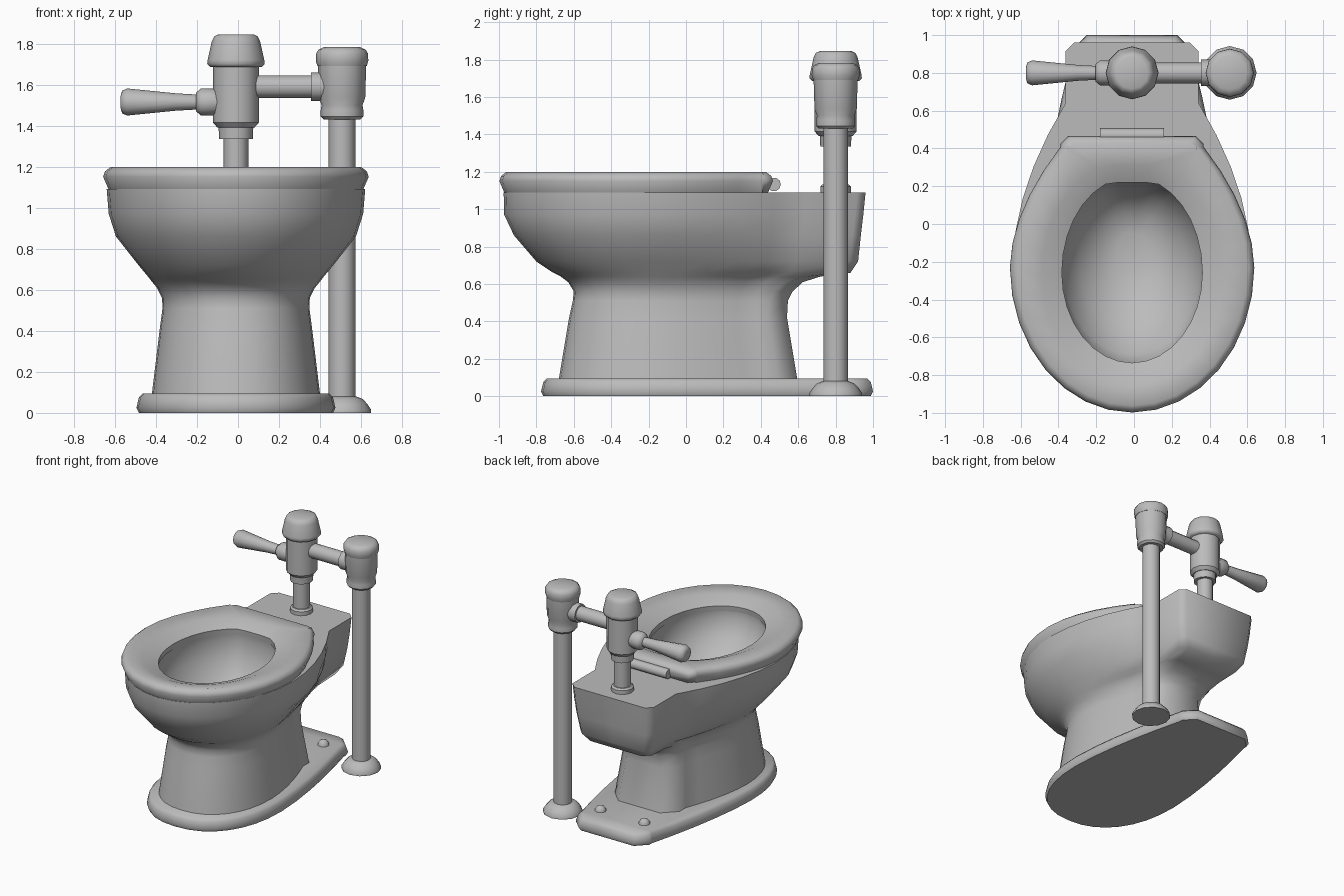
import bpy, bmesh, math

CX = -0.01  # centre line of the bowl

gray = bpy.data.materials.new("glazed_gray")
gray.diffuse_color = (0.5, 0.5, 0.5, 1)


def make_object(name, rings, angle=35, closed=False, cap_start=True):
    """Skin a list of equal-length point rings into a mesh object."""
    bm = bmesh.new()
    loops = [[bm.verts.new(p) for p in r] for r in rings]
    pairs = list(zip(loops, loops[1:]))
    if closed:
        pairs.append((loops[-1], loops[0]))
    for a, b in pairs:
        for i in range(len(a)):
            j = (i + 1) % len(a)
            bm.faces.new((a[i], a[j], b[j], b[i]))
    if not closed:
        if cap_start:
            bm.faces.new(loops[0])
        bm.faces.new(loops[-1])
    bmesh.ops.recalc_face_normals(bm, faces=bm.faces)
    mesh = bpy.data.meshes.new(name)
    bm.to_mesh(mesh)
    bm.free()
    ob = bpy.data.objects.new(name, mesh)
    bpy.context.collection.objects.link(ob)
    mesh.materials.append(gray)
    bpy.ops.object.select_all(action='DESELECT')
    ob.select_set(True)
    bpy.context.view_layer.objects.active = ob
    bpy.ops.object.shade_smooth_by_angle(angle=math.radians(angle))
    return ob


def outline(z, w, yf, ym, wb, yn, yb, c=0.045, power=1.85, q=1.0):
    """Mirrored plan: rounded front, tapering flanks, chamfered back."""
    half = []
    for i in range(9):
        t = math.pi / 2 * i / 8
        co = max(math.cos(t), 0.0)
        half.append((w * math.sin(t) ** q, ym - (ym - yf) * co ** q))
    for i in range(1, 6):
        s = i / 5
        half.append((w + (wb - w) * s ** power, ym + (yn - ym) * s))
    half += [(wb, yb - c), (wb - c, yb), (0, yb)]
    pts = half + [(-x, y) for x, y in half[-2:0:-1]]
    return [(x + CX, y, z) for x, y in pts]


def oval(z, w, yf, yb):
    """Opening plan with a flattened back, matching the outline point count."""
    ym = (yf + yb) / 2
    pts = []
    for i in range(32):
        t = 2 * math.pi * i / 32
        c = -math.cos(t)
        y = ym + (yb - ym) * (min(c * 1.06, 1) if c > 0 else c)
        pts.append((CX + w * math.sin(t), y, z))
    return pts


def lathe(name, centre, profile, axis='Z', sides=12, angle=40):
    """Turn (position, radius) pairs about an axis."""
    rings = []
    for h, r in profile:
        ring = []
        for i in range(sides):
            a = 2 * math.pi * i / sides
            u, v = r * math.cos(a), r * math.sin(a)
            if axis == 'Z':
                ring.append((centre[0] + u, centre[1] + v, h))
            else:
                ring.append((h, centre[0] + u, centre[1] + v))
        rings.append(ring)
    return make_object(name, rings, angle)


# Floor flange
make_object("floor_flange", [
    outline(z, 0.485 - d, -0.775 + d, -0.12, 0.32 - d, 0.88, 1.0 - d, 0.08, 1.6, 0.88)
    for z, d in ((0, 0.012), (0.025, 0.0), (0.075, 0.012), (0.095, 0.03))], 55)

# Bowl with pedestal, rear shelf and hollow inside
body = [(0.09, 0.41, -0.68, -0.15, 0.28, 0.42, 0.595, 0.1, 1.7, 0.9),
        (0.42, 0.37, -0.625, -0.14, 0.25, 0.38, 0.54, 0.1, 1.7, 0.9),
        (0.51, 0.358, -0.605, -0.14, 0.24, 0.38, 0.545, 0.1, 1.7, 0.91),
        (0.56, 0.36, -0.60, -0.14, 0.24, 0.39, 0.57, 0.1, 1.7, 0.93),
        (0.61, 0.385, -0.63, -0.15, 0.25, 0.43, 0.625, 0.09, 1.7, 0.96),
        (0.64, 0.41, -0.67, -0.16, 0.26, 0.48, 0.72, 0.07, 1.7, 0.98),
        (0.66, 0.425, -0.71, -0.18, 0.275, 0.55, 0.88, 0.055),
        (0.72, 0.475, -0.80, -0.20, 0.31, 0.59, 0.92),
        (0.86, 0.585, -0.92, -0.20, 0.335, 0.62, 0.935),
        (0.97, 0.62, -0.972, -0.20, 0.345, 0.635, 0.948),
        (1.09, 0.63, -0.975, -0.20, 0.352, 0.64, 0.96)]
inside = [(1.09, 0.38, -0.745, 0.23), (1.04, 0.385, -0.745, 0.235),
          (0.92, 0.36, -0.69, 0.21), (0.8, 0.28, -0.55, 0.15),
          (0.71, 0.17, -0.38, 0.06), (0.68, 0.08, -0.25, -0.05)]
make_object("bowl", [outline(*r) for r in body] + [oval(*r) for r in inside], 55,
            cap_start=False)

# Seat ring, dished toward the opening
seat = [outline(z, 0.647 - d, -0.998 + d, -0.23, 0.378 - d, 0.41, 0.465 - d, 0.04)
        for z, d in ((1.09, 0.026), (1.15, 0.0), (1.177, 0.009), (1.198, 0.036))]
seat += [oval(1.178, 0.48, -0.85, 0.31), oval(1.135, 0.372, -0.735, 0.22),
         oval(1.092, 0.375, -0.74, 0.225)]
make_object("seat", seat, 60, closed=True)

# Seat hinge bar
lathe("seat_hinge", (0.47, 1.132), [(-0.18, 0.037), (0.16, 0.037)], 'X', 10)

# Flange bolts
for side in (-1, 1):
    lathe("flange_bolt", (CX + side * 0.19, 0.8),
          [(0.09, 0.042), (0.11, 0.039), (0.127, 0.026), (0.135, 0.008)], sides=10)

# Flush valve above the shelf
V = (CX, 0.8)
lathe("shelf_collar", V, [(1.09, 0.082), (1.12, 0.082), (1.132, 0.07)])
lathe("flush_pipe", V, [(1.1, 0.06), (1.36, 0.06)])
lathe("valve_coupling", V, [(1.335, 0.082), (1.4, 0.085)])
lathe("valve_body", V, [(1.39, 0.09), (1.415, 0.112), (1.70, 0.112)])
lathe("valve_cap", V, [(1.685, 0.125), (1.70, 0.14), (1.72, 0.138),
                       (1.81, 0.118), (1.835, 0.106), (1.845, 0.085)], angle=50)

# Flush handle
lathe("handle_collar", (0.8, 1.515), [(-0.09, 0.06), (-0.13, 0.066),
                                     (-0.18, 0.066), (-0.205, 0.045)], 'X', angle=55)
lathe("flush_handle", (0.8, 1.515), [(-0.19, 0.036), (-0.3, 0.042), (-0.54, 0.066),
                                    (-0.565, 0.055), (-0.572, 0.03)], 'X', angle=75)

# Cross pipe to the supply stop
lathe("cross_pipe", (0.8, 1.59), [(0.06, 0.055), (0.42, 0.055)], 'X')
lathe("cross_collar", (0.8, 1.59), [(0.355, 0.07), (0.43, 0.07)], 'X')

# Supply stop, riser pipe and foot
S = (0.507, 0.8)
lathe("supply_stop", S, [(1.43, 0.09), (1.445, 0.104), (1.475, 0.104), (1.50, 0.1),
                         (1.535, 0.113), (1.70, 0.118)])
lathe("supply_cap", S, [(1.69, 0.12), (1.715, 0.128), (1.75, 0.127),
                        (1.77, 0.115), (1.782, 0.09)], angle=60)
lathe("supply_riser", S, [(0.06, 0.066), (1.45, 0.066)])
lathe("riser_foot", S, [(0.0, 0.142), (0.015, 0.142), (0.045, 0.122),
                        (0.068, 0.1), (0.08, 0.07)], angle=60)
